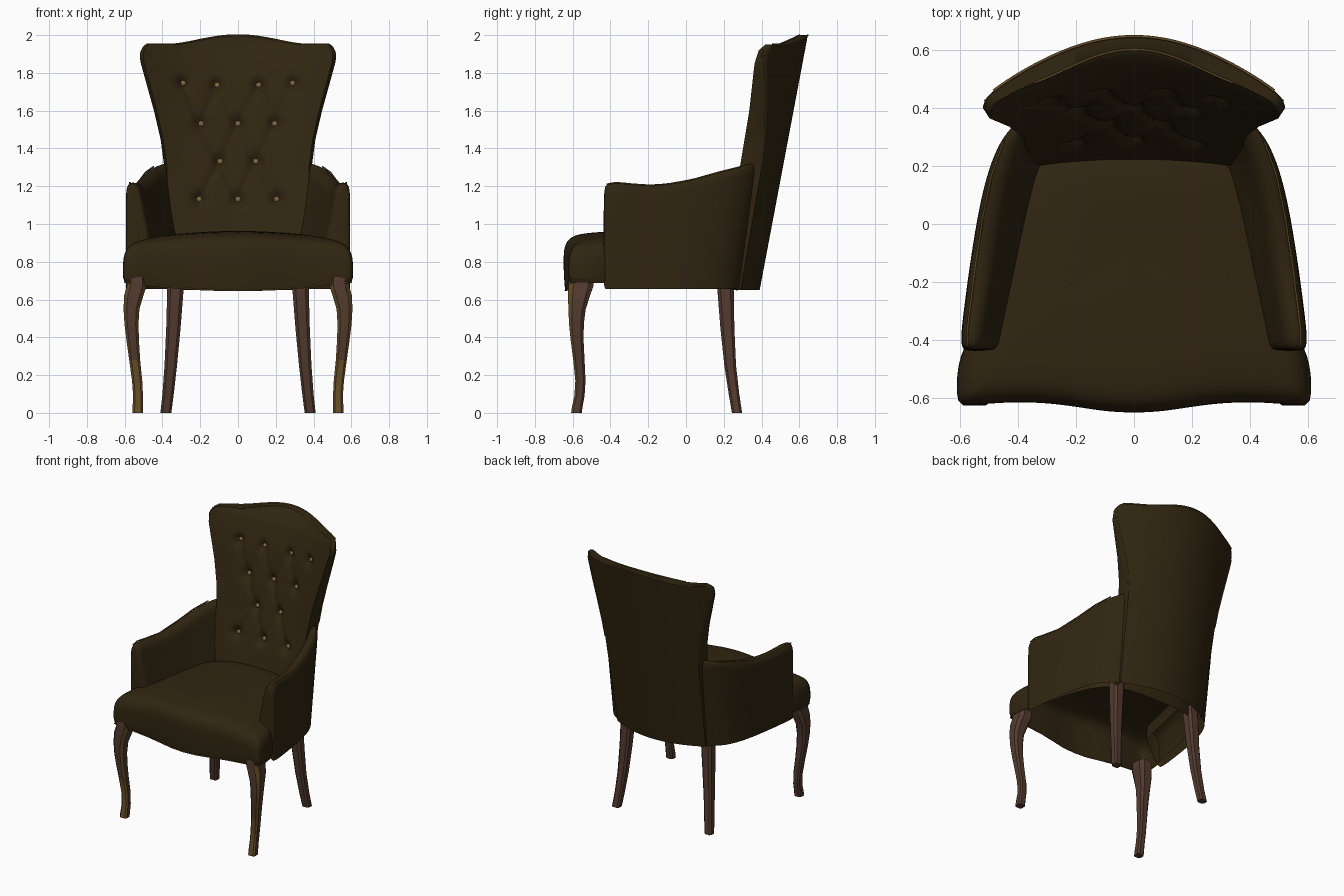
import bpy, bmesh, math
from mathutils import Vector

if "Cube" in bpy.data.objects:
    bpy.data.objects.remove(bpy.data.objects["Cube"])

def material(name, rgb):
    m = bpy.data.materials.new(name)
    m.diffuse_color = (*rgb, 1)
    m.use_nodes = True
    m.node_tree.nodes["Principled BSDF"].inputs["Base Color"].default_value = m.diffuse_color
    return m

LEATHER = material("dark olive leather", (0.030, 0.0185, 0.0055))
WOOD = material("brown wood", (0.085, 0.043, 0.028))
GOLD = material("worn gold edge", (0.13, 0.075, 0.02))
BRASS = material("brass button", (0.23, 0.14, 0.055))

def lerp(table, v):
    """Piecewise linear lookup in a list of (key, value)."""
    if v <= table[0][0]:
        return table[0][1]
    for (a, p), (b, q) in zip(table, table[1:]):
        if v <= b:
            return p + (q - p) * (v - a) / (b - a)
    return table[-1][1]

def finish(name, bm, mats, angle=50, subsurf=0):
    bmesh.ops.recalc_face_normals(bm, faces=bm.faces)
    me = bpy.data.meshes.new(name)
    bm.to_mesh(me)
    bm.free()
    ob = bpy.data.objects.new(name, me)
    bpy.context.collection.objects.link(ob)
    for m in mats:
        me.materials.append(m)
    if subsurf:
        mod = ob.modifiers.new("smooth", 'SUBSURF')
        mod.levels = mod.render_levels = subsurf
    bpy.ops.object.select_all(action='DESELECT')
    bpy.context.view_layer.objects.active = ob
    ob.select_set(True)
    bpy.ops.object.shade_smooth_by_angle(angle=math.radians(angle))
    return ob

def loft(bm, rings, closed=True, keep=lambda j, k: True):
    rows = [[bm.verts.new(p) for p in r] for r in rings]
    n = len(rows[0])
    for j in range(len(rows) - 1):
        for k in range(n if closed else n - 1):
            if keep(j, k):
                l = (k + 1) % n
                bm.faces.new((rows[j][k], rows[j][l], rows[j + 1][l], rows[j + 1][k]))
    return rows

def piping(name, pts, r=0.005):
    cu = bpy.data.curves.new(name, 'CURVE')
    cu.dimensions = '3D'
    cu.bevel_depth = r
    cu.bevel_resolution = 1
    sp = cu.splines.new('POLY')
    sp.points.add(len(pts) - 1)
    for p, c in zip(sp.points, pts):
        p.co = (*c, 1)
    cu.materials.append(GOLD)
    ob = bpy.data.objects.new(name, cu)
    bpy.context.collection.objects.link(ob)

# ---- backrest: tufted front, curved rear, flared wings
WIDTH = [(0.65, 0.37), (1.3, 0.39), (1.45, 0.41), (1.6, 0.445), (1.78, 0.495),
         (1.86, 0.517), (1.9, 0.52), (1.93, 0.51), (1.955, 0.485)]
FRONT_MID = [(0.65, 0.17), (0.95, 0.222), (1.3, 0.325), (1.74, 0.445), (1.9, 0.51),
             (1.96, 0.555), (2.0, 0.60)]
FRONT_EDGE = [(0.65, 0.18), (0.95, 0.2), (1.3, 0.285), (1.6, 0.335), (1.85, 0.363),
              (1.92, 0.385), (1.95, 0.42)]
BUTTONS = [(sx * x, z) for x, z in ((0.29, 1.745), (0.11, 1.735), (0.195, 1.53),
           (0.095, 1.33), (0.205, 1.13)) for sx in (-1, 1)] + [(0, 1.53), (0, 1.13)]
FOLDS = [(Vector(a), Vector(b)) for a in BUTTONS for b in BUTTONS
         if b[1] - a[1] > 0.1 and math.dist(a, b) < 0.26]

def height(s, t):
    top = 1.95 + 0.05 * math.cos(math.pi / 2 * min(1, abs(s) / 0.75)) ** 1.5
    return 0.65 + t * (top - 0.65)

def rear(s, z):
    x = s * lerp(WIDTH, z) * 0.985
    return Vector((x, 0.39 + 0.255 * (z - 0.65) / 1.35 - 0.76 * x * x, z))

def tuft(x, z):
    p = Vector((x, z))
    d = sum(0.035 * math.exp(-((p - Vector(b)).length / 0.035) ** 2) for b in BUTTONS)
    fold = 0
    for a, b in FOLDS:
        u = max(0, min(1, (p - a).dot(b - a) / (b - a).length_squared))
        fold = max(fold, 0.012 * math.exp(-((p - a - u * (b - a)).length / 0.02) ** 2))
    return d + fold

def front(s, z):
    x = s * lerp(WIDTH, z) * 0.965
    m, e = lerp(FRONT_MID, z), lerp(FRONT_EDGE, z)
    return Vector((x, m + (e - m) * abs(s) ** 2.2 + tuft(x, z), z))

def side(sx, z):
    m = (rear(sx, z) + front(sx, z)) / 2
    return Vector((sx * lerp(WIDTH, z), m.y, z))

N, ROWS = 65, 80
S = [-1 + 2 * i / (N - 1) for i in range(N)]
rings = []
for j in range(ROWS + 1):
    t = j / ROWS
    rings.append([rear(s, height(s, t)) for s in S] + [side(1, height(1, t))] +
                 [front(s, height(s, t)) for s in reversed(S)] + [side(-1, height(1, t))])
bm = bmesh.new()
rows = loft(bm, rings, keep=lambda j, k: k <= N - 1 or k >= 2 * N or j > 12)
top = rows[-1]
for i in range(N - 1):
    bm.faces.new((top[i], top[i + 1], top[2 * N - 1 - i], top[2 * N - i]))
bm.faces.new((top[N - 1], top[N], top[N + 1]))
bm.faces.new((top[2 * N], top[2 * N + 1], top[0]))
finish("backrest", bm, [LEATHER])

piping("back_top_piping", [rear(s, height(s, 1)) for s in S])
piping("back_front_piping", [front(s, height(s, 1)) for s in S if abs(s) < 0.75], 0.004)
for sx, n in ((1, "right"), (-1, "left")):
    piping(n + "_wing_piping", [rear(sx, 1.32 + 0.03 * i) for i in range(20)], 0.004)

# ---- buttons
for i, (x, z) in enumerate(BUTTONS):
    bm = bmesh.new()
    bmesh.ops.create_uvsphere(bm, u_segments=12, v_segments=8, radius=0.016)
    y = front(x / (lerp(WIDTH, z) * 0.965), z).y
    bmesh.ops.translate(bm, verts=bm.verts, vec=(x, y - 0.006, z))
    finish(f"button_{i + 1}", bm, [BRASS])

# ---- arms: y, outer x, inner x at top, inner x at seat, top height
ARM = [(-0.437, 0.582, 0.52, 0.48, 1.19), (-0.42, 0.594, 0.508, 0.46, 1.213),
       (-0.37, 0.594, 0.503, 0.45, 1.222), (-0.28, 0.583, 0.49, 0.43, 1.213),
       (-0.15, 0.566, 0.465, 0.40, 1.205), (0.0, 0.54, 0.44, 0.365, 1.235),
       (0.11, 0.51, 0.41, 0.335, 1.275), (0.20, 0.468, 0.375, 0.31, 1.305),
       (0.26, 0.405, 0.33, 0.28, 1.325), (0.285, 0.35, 0.29, 0.25, 1.32)]

def lean(y, z):
    return y + 0.1 * max(0, min(1, (y + 0.1) / 0.35)) * (z - 0.65) / 0.65

for sx, n in ((1, "right"), (-1, "left")):
    rings = []
    for y, xo, xt, xs, zt in ARM:
        mid = (xo + xt) / 2
        sec = [(xo, 0.655), (xo, 0.68), (xo, 0.9), (xo, zt - 0.09), (xo - 0.002, zt - 0.025),
               (xo - 0.018, zt - 0.003), (mid, zt + 0.004), (xt + 0.012, zt - 0.02),
               (xt, zt - 0.07), ((xt + xs) / 2, 1.02), (xs, 0.9), (xs, 0.82)]
        rings.append([(sx * x, lean(y, z), z) for x, z in sec])
    bm = bmesh.new()
    rows = loft(bm, rings, closed=False)
    bm.faces.new(rows[0])
    finish(n + "_arm", bm, [LEATHER], subsurf=2)
    piping(n + "_arm_top_piping", [(sx * (xo - 0.02), lean(y, zt), zt - 0.002)
                                   for y, xo, xt, xs, zt in ARM[1:8]], 0.004)
    piping(n + "_arm_front_piping", [(sx * 0.578, -0.428, 0.86 + 0.03 * i)
                                     for i in range(11)], 0.004)

# ---- seat: bowed front, domed top, open underside
half = [(0, -0.65), (0.1, -0.645), (0.2, -0.628), (0.32, -0.613), (0.45, -0.613),
        (0.56, -0.624), (0.60, -0.622), (0.61, -0.59), (0.61, -0.53), (0.60, -0.46),
        (0.57, -0.40), (0.52, -0.1), (0.45, 0.1), (0.36, 0.22), (0.2, 0.27), (0, 0.28)]
outline = half + [(-x, y) for x, y in half[-2:0:-1]]
rings = [[(x * 0.985, y * 0.985, 0.645 + 0.12 * x * x) for x, y in outline],
         [(x * 0.99, y * 0.99, 0.66 + 0.12 * x * x) for x, y in outline]]
for k, z in ((1, 0.76), (1, 0.845), (0.988, 0.89), (0.95, 0.93), (0.85, 0.952),
             (0.6, 0.962), (0.3, 0.964)):
    rings.append([(x * k, y * k, z - 0.13 * (x * k) ** 2) for x, y in outline])
bm = bmesh.new()
rows = loft(bm, rings)
bm.faces.new(rows[-1])
finish("seat", bm, [LEATHER], subsurf=2)
piping("seat_front_piping", [(x * 0.985, y * 0.985, 0.648 + 0.12 * x * x) for x, y in
                             [(-x, y) for x, y in half[9:0:-1]] + half[:10]], 0.004)

# ---- legs: chamfered square sections (x, y, z, half width, half depth)
FRONT_LEG = [(0.535, -0.555, 0.72, 0.05, 0.064), (0.537, -0.557, 0.67, 0.052, 0.066),
             (0.552, -0.566, 0.62, 0.051, 0.058), (0.564, -0.577, 0.55, 0.042, 0.046),
             (0.564, -0.580, 0.47, 0.037, 0.039), (0.557, -0.576, 0.38, 0.033, 0.034),
             (0.547, -0.567, 0.28, 0.029, 0.030), (0.534, -0.559, 0.17, 0.027, 0.027),
             (0.529, -0.564, 0.09, 0.026, 0.027), (0.53, -0.576, 0.03, 0.028, 0.028),
             (0.53, -0.58, 0.0, 0.028, 0.028)]
BACK_LEG = [(0.328, 0.205, 0.74, 0.045, 0.045), (0.332, 0.21, 0.64, 0.043, 0.043),
            (0.342, 0.219, 0.45, 0.038, 0.037), (0.356, 0.234, 0.25, 0.033, 0.031),
            (0.37, 0.254, 0.1, 0.030, 0.028), (0.382, 0.270, 0.0, 0.029, 0.027)]
C = 0.6
OCT = [(1, -C), (1, C), (C, 1), (-C, 1), (-1, C), (-1, -C), (-C, -1), (C, -1)]

for name, rows_ in (("front_leg", FRONT_LEG), ("back_leg", BACK_LEG)):
    for sx, n in ((1, "right_"), (-1, "left_")):
        bm = bmesh.new()
        rows = loft(bm, [[(sx * (x + a * rx), y + b * ry, z) for a, b in OCT]
                         for x, y, z, rx, ry in rows_])
        bm.faces.new(rows[0])
        bm.faces.new(rows[-1])
        bmesh.ops.recalc_face_normals(bm, faces=bm.faces)
        if name == "front_leg":   # worn gold on front chamfers and lower front
            for f in bm.faces:
                chamfer = abs(f.normal.x) > 0.35 and f.normal.y < -0.35
                low = f.calc_center_median().z < 0.25 and f.normal.y < -0.3
                f.material_index = int(chamfer or low)
        finish(n + name, bm, [WOOD, GOLD], angle=35)
